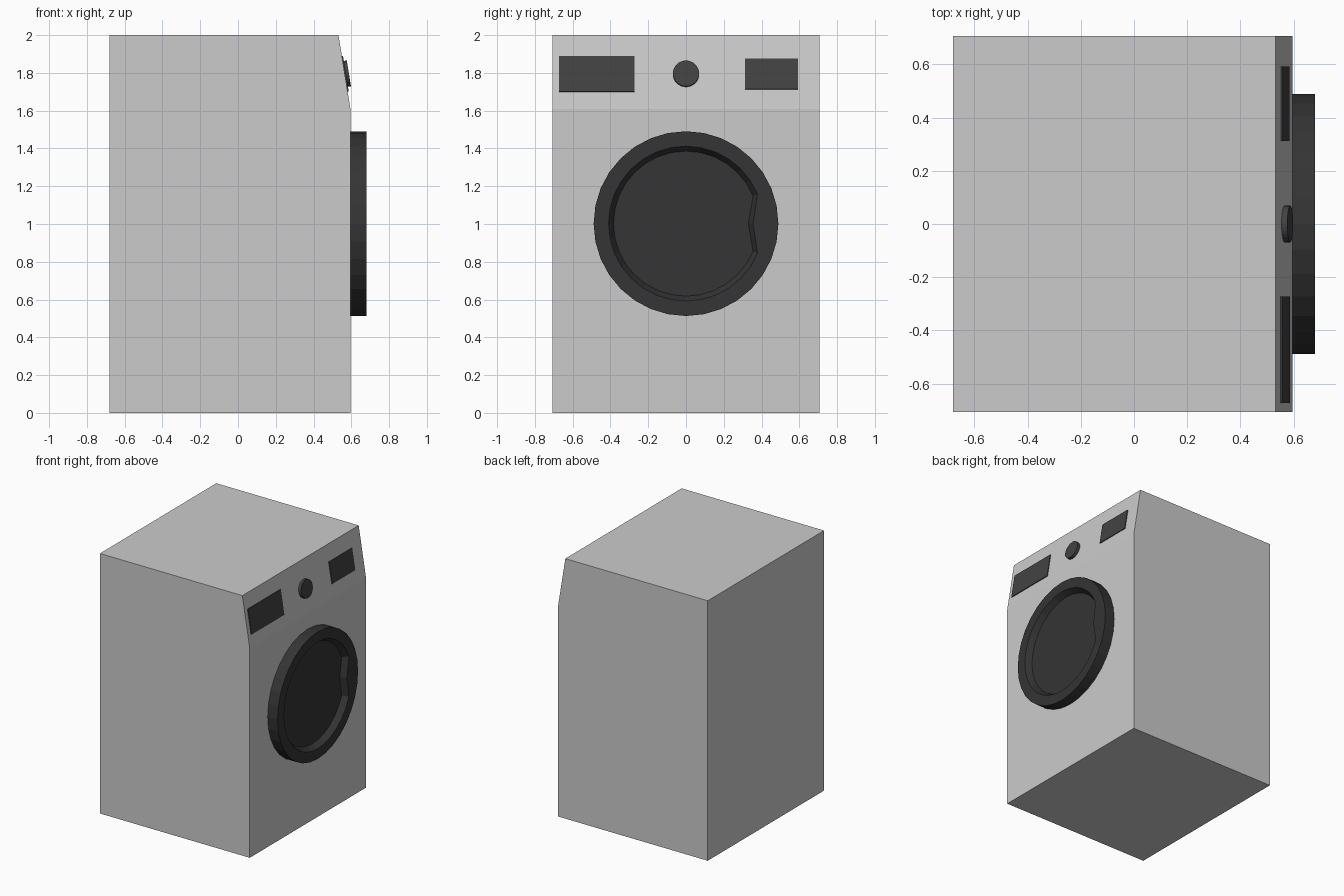
import bpy, bmesh, math
from mathutils import Vector, Matrix

if "Cube" in bpy.data.objects:
    bpy.data.objects.remove(bpy.data.objects["Cube"])


def material(name, v):
    m = bpy.data.materials.new(name)
    m.diffuse_color = (v, v, v, 1)
    m.use_nodes = True
    m.node_tree.nodes["Principled BSDF"].inputs["Base Color"].default_value = m.diffuse_color
    return m


DOOR = material("door_black", 0.035)
CONTROL = material("control_black", 0.055)


def finish(bm, name, mat=None):
    bmesh.ops.recalc_face_normals(bm, faces=bm.faces)
    mesh = bpy.data.meshes.new(name)
    bm.to_mesh(mesh)
    bm.free()
    obj = bpy.data.objects.new(name, mesh)
    bpy.context.collection.objects.link(obj)
    if mat:
        mesh.materials.append(mat)
    return obj


# Cabinet: side profile with a sloped control fascia, extruded across y
FRONT, TOP_X, BEND_Z = 0.595, 0.532, 1.61
profile = [(-0.68, 0), (FRONT, 0), (FRONT, BEND_Z), (TOP_X, 2), (-0.68, 2)]
bm = bmesh.new()
face = bm.faces.new([bm.verts.new((x, -0.707, z)) for x, z in profile])
side = bmesh.ops.extrude_face_region(bm, geom=[face], use_keep_orig=True)
bmesh.ops.translate(bm, vec=(0, 1.414, 0),
                    verts=[v for v in side["geom"] if isinstance(v, bmesh.types.BMVert)])
finish(bm, "cabinet")

# Fascia frame: local x = across, y = up the slope, z = outward
up = Vector((TOP_X - FRONT, 0, 2 - BEND_Z)).normalized()
across = Vector((0, 1, 0))
out = across.cross(up)


def fascia_matrix(y, z):
    x = FRONT + (TOP_X - FRONT) * (z - BEND_Z) / (2 - BEND_Z)
    m = Matrix((across, up, out)).transposed().to_4x4()
    m.translation = (x, y, z)
    return m


# Detergent drawer and display panels
def panel(name, y0, y1, z0, z1):
    bm = bmesh.new()
    size = Matrix.Diagonal((y1 - y0, (z1 - z0) / up.z, 0.012, 1))
    bmesh.ops.create_cube(bm, size=1, matrix=fascia_matrix((y0 + y1) / 2, (z0 + z1) / 2) @ size)
    finish(bm, name, CONTROL)


panel("detergent_drawer", -0.672, -0.273, 1.70, 1.888)
panel("display", 0.312, 0.592, 1.713, 1.876)

# Programme knob
bm = bmesh.new()
bmesh.ops.create_cone(bm, cap_ends=True, segments=32, radius1=0.069, radius2=0.069, depth=0.044,
                      matrix=fascia_matrix(0, 1.794))
finish(bm, "knob", CONTROL)

# Door: stacked rings, with the inner rings pushed in at one side as a hand grip
N = 32


def door_ring(bm, r, x, grip=None):
    verts = []
    for i in range(N):
        k = i if i <= N // 2 else i - N
        a = k * math.tau / N
        y, z = r * math.cos(a), r * math.sin(a)
        if grip and abs(k) < 2:
            end = math.tau * 2 / N
            t = abs(k) / 2
            y = grip + (r * math.cos(end) - grip) * t
            z = math.copysign(r * math.sin(end) * t, k)
        verts.append(bm.verts.new((x, y, 1.002 + z)))
    return verts


bm = bmesh.new()
rings = [door_ring(bm, 0.489, FRONT),
         door_ring(bm, 0.489, 0.679),
         door_ring(bm, 0.41, 0.679, 0.355),
         door_ring(bm, 0.384, 0.634, 0.33)]
for a, b in zip(rings, rings[1:]):
    for i in range(N):
        j = (i + 1) % N
        bm.faces.new((a[i], a[j], b[j], b[i]))
bm.faces.new(rings[-1])
finish(bm, "door", DOOR)
